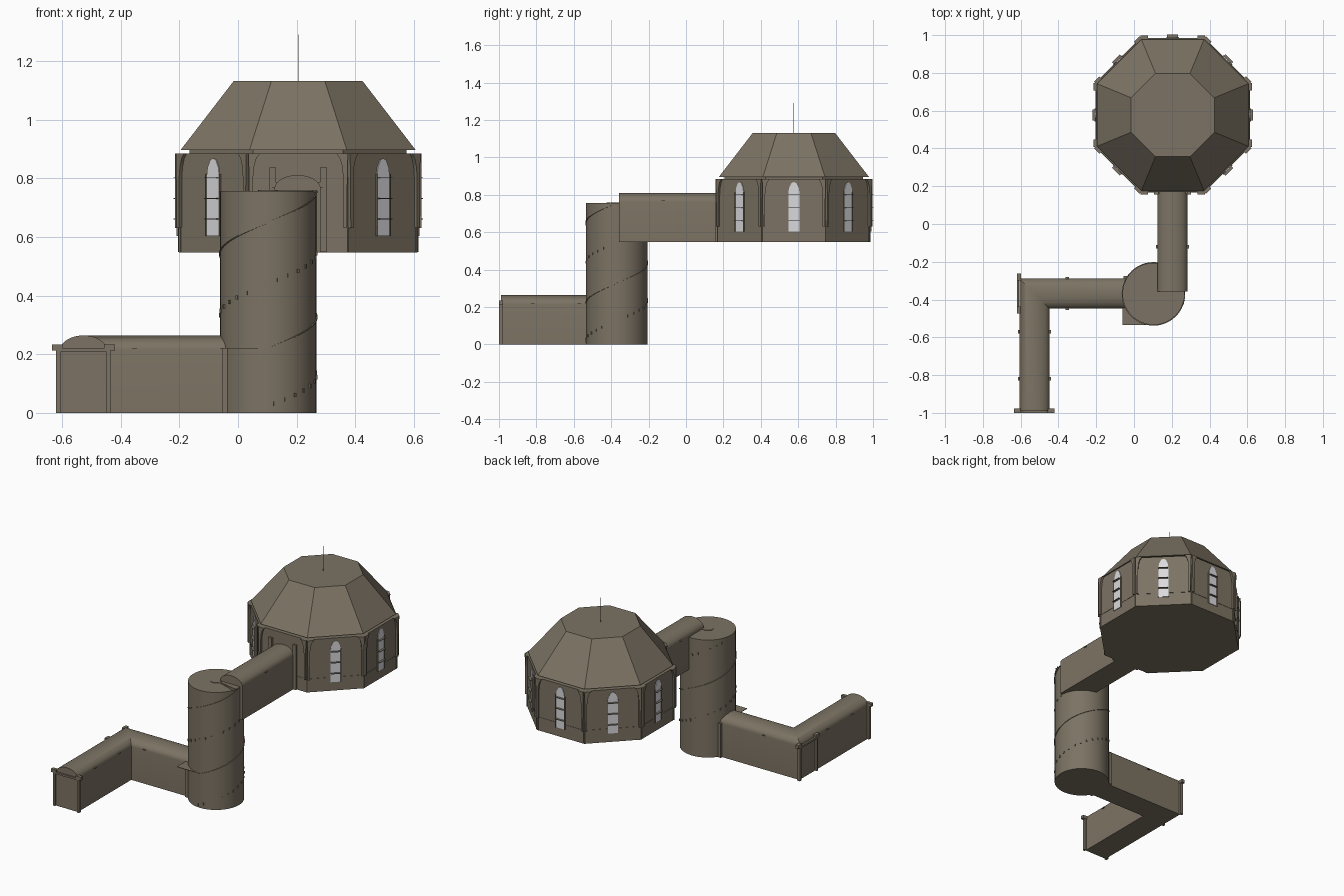
import bpy, bmesh, math
from mathutils import Matrix, Vector

if "Cube" in bpy.data.objects:
    bpy.data.objects.remove(bpy.data.objects["Cube"])


def material(name, rgb):
    m = bpy.data.materials.new(name)
    m.diffuse_color = (*rgb, 1)
    m.use_nodes = True
    m.node_tree.nodes["Principled BSDF"].inputs["Base Color"].default_value = m.diffuse_color
    return m


STONE = material("stone_brown", (0.2, 0.17, 0.125))
GLASS = material("pale_glass", (0.7, 0.7, 0.73))


def finish(name, bm, mat=STONE):
    bmesh.ops.recalc_face_normals(bm, faces=bm.faces)
    me = bpy.data.meshes.new(name)
    bm.to_mesh(me)
    bm.free()
    me.materials.append(mat)
    ob = bpy.data.objects.new(name, me)
    bpy.context.collection.objects.link(ob)
    return ob


def loft(bm, rings):
    """Skin closed rings of points and cap both ends."""
    vs = [[bm.verts.new(p) for p in r] for r in rings]
    n = len(vs[0])
    for a, b in zip(vs, vs[1:]):
        for i in range(n):
            bm.faces.new((a[i], a[(i + 1) % n], b[(i + 1) % n], b[i]))
    bm.faces.new(vs[0])
    bm.faces.new(vs[-1])


def box(bm, x0, x1, y0, y1, z0, z1, m=Matrix()):
    loft(bm, [[m @ Vector((x, y, z)) for x, y in
               ((x0, y0), (x1, y0), (x1, y1), (x0, y1))] for z in (z0, z1)])


def polygon(cx, cy, r, z, n, a0=0.0):
    return [(cx + r * math.cos(a0 + math.tau * i / n),
             cy + r * math.sin(a0 + math.tau * i / n), z) for i in range(n)]


# ---------- vaulted corridors: arched profile swept along a path ----------
HALF, SPRING, RISE = 0.079, 0.215, 0.049
ARCH = [(-HALF, 0), (HALF, 0)] + [
    (HALF * math.cos(math.pi * i / 16), SPRING + RISE * math.sin(math.pi * i / 16))
    for i in range(17)]


def corridor(name, stations, z):
    """Each station is (x, y, side_x, side_y); side is the sideways vector."""
    bm = bmesh.new()
    loft(bm, [[(x + sx * u, y + sy * u, z + h) for u, h in ARCH]
              for x, y, sx, sy in stations])
    finish(name, bm)


corridor("entrance_corridor",
         [(-0.527, -0.99, 1, 0), (-0.527, -0.368, 1, -1), (0.05, -0.368, 0, -1)], 0)
corridor("upper_corridor", [(0.203, -0.358, 1, 0), (0.203, 0.2, 1, 0)], 0.547)

# small flat brackets at the vault spring line
bm = bmesh.new()
for s in (-1, 1):
    for y in (-0.82, -0.57):
        x = -0.527 + s * 0.079
        box(bm, x - 0.008, x + 0.008, y - 0.009, y + 0.009, 0.219, 0.222)
    y = -0.368 + s * 0.079
    box(bm, -0.362, -0.344, y - 0.008, y + 0.008, 0.219, 0.222)
    x = 0.203 + s * 0.079
    box(bm, x - 0.008, x + 0.008, -0.13, -0.112, 0.766, 0.769)
finish("corridor_brackets", bm)


# ---------- door frames (built along local x, depth along y) ----------
def door_frame(name, x, y, z, turn, lintel=True):
    m = Matrix.Translation((x, y, z)) @ Matrix.Rotation(turn, 4, 'Z')
    bm = bmesh.new()
    for s in (-1, 1):
        a, b = sorted((s * 0.079, s * 0.093))
        box(bm, a, b, 0, 0.02, 0, 0.22, m)
    if lintel:
        for s in (-1, 1):
            a, b = sorted((s * 0.07, s * 0.107))
            box(bm, a, b, 0, 0.022, 0.213, 0.234, m)
        box(bm, -0.082, 0.082, 0, 0.012, 0.208, 0.22, m)
    finish(name, bm)


door_frame("front_door_frame", -0.527, -1.0, 0, 0)
door_frame("side_door_frame", -0.62, -0.368, 0, -math.pi / 2)
door_frame("tower_door_frame", -0.055, -0.368, 0, -math.pi / 2, False)

# ---------- stair tower ----------
TX, TY, TR, TOP = 0.103, -0.37, 0.164, 0.757
bm = bmesh.new()
loft(bm, [polygon(TX, TY, TR, z, 48) for z in (0, TOP)])
finish("stair_tower", bm)

bm = bmesh.new()
loft(bm, [polygon(TX, TY, 0.034, z, 24) for z in (TOP - 0.01, TOP + 0.003)])
for a in (-0.32, -0.2):
    box(bm, 0.03, 0.17, -0.002, 0.002, TOP - 0.004, TOP + 0.003,
        Matrix.Translation((TX, TY, 0)) @ Matrix.Rotation(a, 4, 'Z'))
finish("stair_newel", bm)

# flat landing ceiling poking out of the tower
bm = bmesh.new()
box(bm, -0.061, TX, -0.535, TY, 0.219, 0.222)
finish("landing_plate", bm)

# helical ceiling edge
PITCH = 0.43
a0, a1, N = math.radians(268), math.radians(718), 90
bm = bmesh.new()
rings = []
for i in range(N + 1):
    a = a0 + (a1 - a0) * i / N
    z = 0.215 + PITCH * (a - a0) / math.tau
    rings.append([(TX + r * math.cos(a), TY + r * math.sin(a), z + h)
                  for r, h in ((0.155, 0), (0.168, 0), (0.168, 0.004), (0.155, 0.004))])
loft(bm, rings)
finish("spiral_ceiling_edge", bm)

# step corners that show through the tower wall
bm = bmesh.new()
z, a = 0.015, math.radians(265)
while z < TOP - 0.02:
    box(bm, 0.155, 0.168, -0.004, 0.004, z - 0.006, z + 0.008,
        Matrix.Translation((TX, TY, 0)) @ Matrix.Rotation(a, 4, 'Z'))
    a += math.radians(13)
    z += 0.418 * 13 / 360
finish("step_corners", bm)

# ---------- octagonal chamber ----------
CX, CY, AP = 0.205, 0.577, 0.407
K, A0 = 1 / math.cos(math.pi / 8), math.pi / 8


def octagon(apothem, z):
    return polygon(CX, CY, apothem * K, z, 8, A0)


bm = bmesh.new()
loft(bm, [octagon(*p) for p in ((AP, 0.547), (AP, 0.63), (AP + 0.002, 0.63),
                                (AP + 0.002, 0.634), (AP, 0.634), (AP, 0.885))])
finish("chamber_walls", bm)

bm = bmesh.new()
loft(bm, [octagon(*p) for p in ((0.37, 0.88), (0.37, 0.896), (0.401, 0.896), (0.22, 1.131))])
finish("chamber_roof", bm)

bm = bmesh.new()
loft(bm, [polygon(CX, CY, 0.0012, z, 6) for z in (1.12, 1.29)])
finish("roof_rod", bm)

# pointed window outline and flared rib outline, both in a wall's own plane
WINDOW = [(-0.03, 0.603), (0.03, 0.603), (0.03, 0.81), (0.026, 0.837), (0.013, 0.863),
          (0, 0.868), (-0.013, 0.863), (-0.026, 0.837), (-0.03, 0.81)]
RIB = [(0.166, 0.63), (0.154, 0.63), (0.154, 0.80), (0.15, 0.84), (0.142, 0.868),
       (0.13, 0.885), (0.17, 0.885), (0.168, 0.83)]


def on_wall(bm, outline, m, near, far, mirror=1):
    loft(bm, [[m @ Vector((d, mirror * u, z)) for u, z in outline] for d in (near, far)])


panes, ribs, ledges = bmesh.new(), bmesh.new(), bmesh.new()
for i in range(8):
    m = Matrix.Translation((CX, CY, 0)) @ Matrix.Rotation(i * math.pi / 4, 4, 'Z')
    for s in (-1, 1):
        on_wall(ribs, RIB, m, AP - 0.005, AP + 0.013, s)
        u0, u1 = sorted((s * 0.158, s * 0.166))
        box(ribs, AP - 0.003, AP + 0.003, u0, u1, 0.548, 0.63, m)
    if i == 6:      # the corridor enters here
        continue
    on_wall(panes, WINDOW, m, AP - 0.004, AP + 0.004)
    for s in (-1, 1):
        u0, u1 = sorted((s * 0.03, s * 0.034))
        box(ledges, AP - 0.003, AP + 0.007, u0, u1, 0.603, 0.815, m)
    for z in (0.66, 0.73, 0.80):
        box(ledges, AP - 0.003, AP + 0.018, -0.029, 0.029, z, z + 0.003, m)
finish("window_panes", panes, GLASS)
finish("wall_ribs", ribs)
finish("window_ledges", ledges)

# frame where the corridor meets the chamber
bm = bmesh.new()
for s in (-1, 1):
    x0, x1 = sorted((0.205 + s * 0.075, 0.205 + s * 0.098))
    box(bm, x0, x1, 0.157, 0.175, 0.548, 0.836)
    x0, x1 = sorted((0.205 + s * 0.06, 0.205 + s * 0.08))
    box(bm, x0, x1, 0.16, 0.175, 0.765, 0.785)
finish("chamber_door_frame", bm)

# smooth round surfaces, keep hard edges
for ob in bpy.context.scene.objects:
    ob.select_set(True)
    bpy.context.view_layer.objects.active = ob
bpy.ops.object.shade_smooth_by_angle(angle=math.radians(30))
